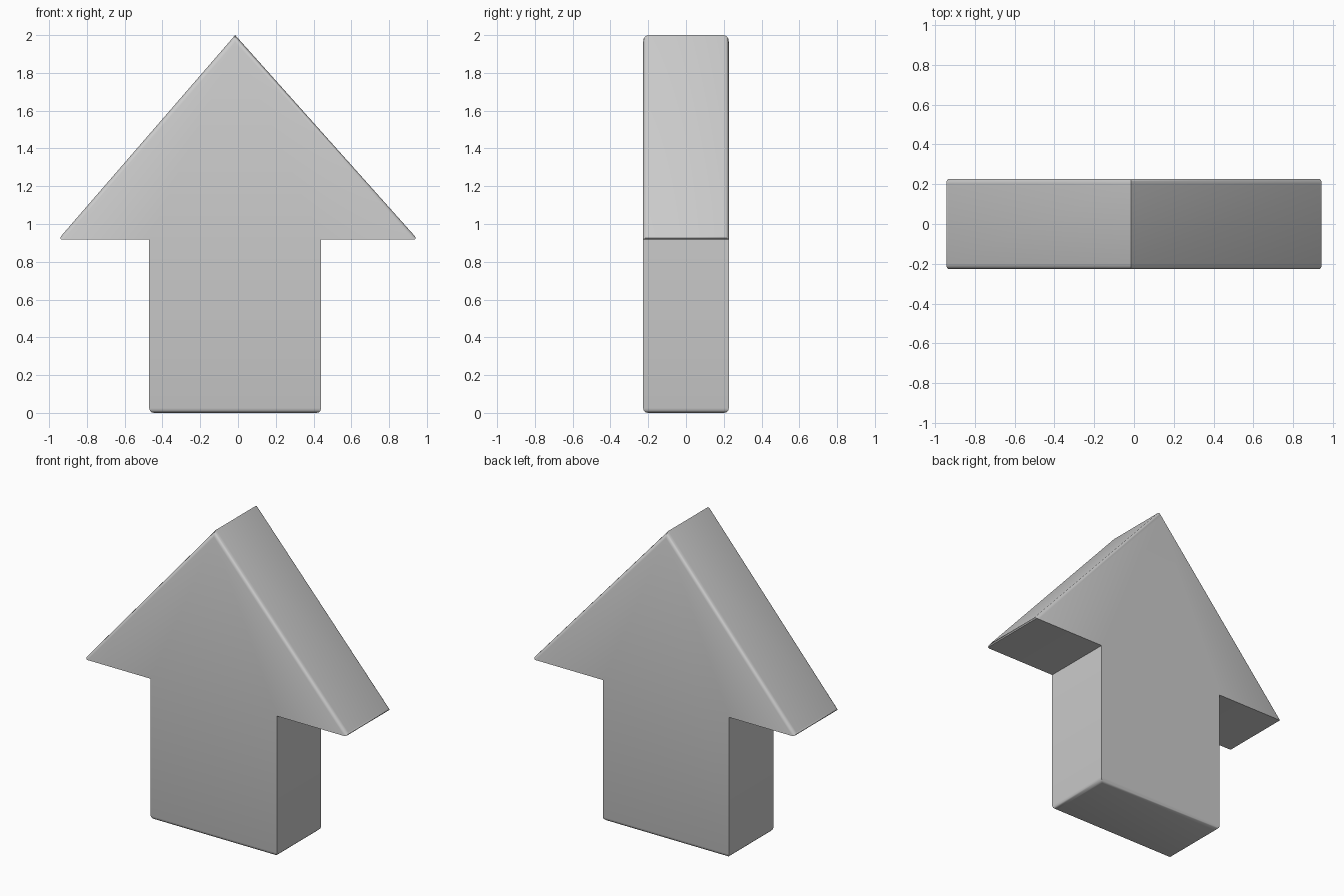
import bpy, bmesh, math

if "Cube" in bpy.data.objects:
    bpy.data.objects.remove(bpy.data.objects["Cube"])

HALF_DEPTH = 0.227
BEVEL = 0.025
EAVE = 0.917
APEX = 2.0

# Upright arrow outline (x, z), counter-clockwise seen from the front
outline = [(-0.47, 0), (0.44, 0), (0.44, EAVE), (0.953, EAVE),
           (-0.015, APEX), (-0.953, EAVE), (-0.47, EAVE)]

# Solid arrow extruded through its depth
bm = bmesh.new()
front = [bm.verts.new((x, -HALF_DEPTH, z)) for x, z in outline]
back = [bm.verts.new((x, HALF_DEPTH, z)) for x, z in outline]
bm.faces.new(front)
bm.faces.new(back[::-1])
n = len(outline)
for i in range(n):
    j = (i + 1) % n
    bm.faces.new((front[j], front[i], back[i], back[j]))
bmesh.ops.recalc_face_normals(bm, faces=bm.faces)


def is_rounded(edge):
    a, b = (v.co for v in edge.verts)
    foot = max(a.z, b.z) < 0.01
    tip = min(abs(a.x), abs(b.x)) > 0.9 and a.x * b.x > 0
    slope = max(a.z, b.z) > 1.9 and abs(a.z - b.z) > 0.5
    return foot or tip or slope


# Rounded foot, eave tips and sloping edges
bmesh.ops.bevel(bm, geom=[e for e in bm.edges if is_rounded(e)],
                offset=BEVEL, offset_type='OFFSET', segments=3,
                profile=0.5, affect='EDGES', clamp_overlap=True)

mesh = bpy.data.meshes.new("arrow_block")
bm.to_mesh(mesh)
bm.free()
arrow = bpy.data.objects.new("arrow_block", mesh)
bpy.context.collection.objects.link(arrow)
bpy.context.view_layer.objects.active = arrow
arrow.select_set(True)
bpy.ops.object.shade_smooth_by_angle(angle=math.radians(35))
